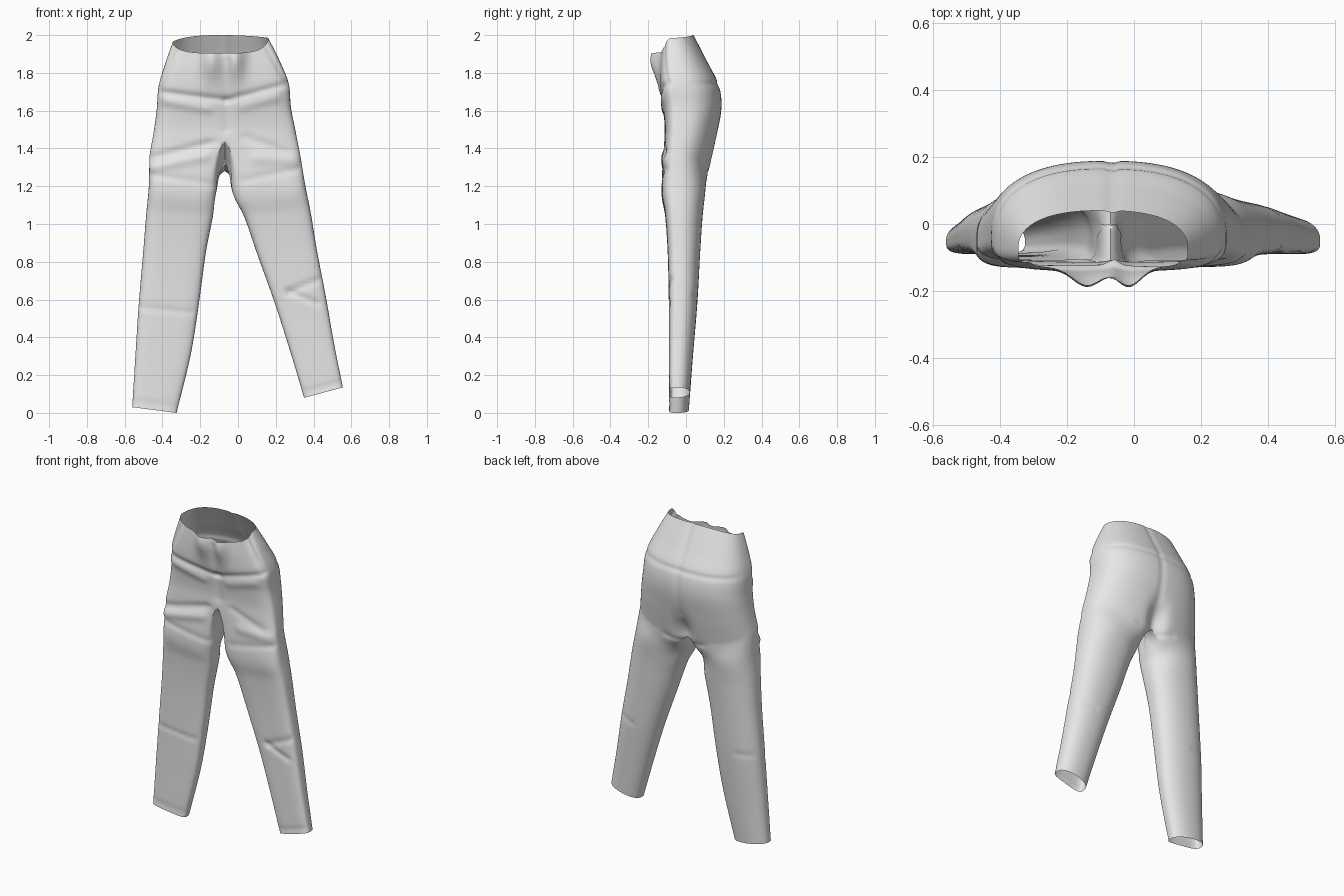
import bpy, bmesh, math
from mathutils import Vector

if "Cube" in bpy.data.objects:
    bpy.data.objects.remove(bpy.data.objects["Cube"])

M, K = 64, 19            # points on half a torso ring, points across the crotch
PI = math.pi


def unit(a, nf, nb):
    """Superellipse point; flat-ish front (v < 0), rounder back."""
    c, s = math.cos(a), math.sin(a)
    n = nf if s < 0 else nb
    r = (abs(c) ** n + abs(s) ** n) ** (-1 / n)
    return c * r, s * r


def spline(p0, p1, p2, p3, t):
    return 0.5 * (2 * p1 + (p2 - p0) * t + (2 * p0 - 5 * p1 + 4 * p2 - p3) * t * t
                  + (3 * p1 - p0 - 3 * p2 + p3) * t ** 3)


def loft(keys, steps, before=None):
    """Smooth rows of points through the key rings."""
    first = before or [2 * a - b for a, b in zip(keys[0], keys[1])]
    last = [2 * a - b for a, b in zip(keys[-1], keys[-2])]
    k = [first] + keys + [last]
    rows = []
    for i in range(1, len(k) - 2):
        for j in range(steps):
            rows.append([spline(*q, j / steps) for q in zip(k[i - 1], k[i], k[i + 1], k[i + 2])])
    return rows + [keys[-1]]


def torso_ring(xl, zl, xr, zr, yf, zf, yb, zb):
    ym = yf + 0.3 * (yb - yf)
    ring = []
    for i in range(2 * M):
        u, v = unit(-PI / 2 - PI * i / M, 4, 2.45)
        side = zl + (zr - zl) * (u + 1) / 2
        y, z = (yf, zf) if v < 0 else (yb, zb)
        ring.append(Vector(((xl + xr) / 2 + u * (xr - xl) / 2,
                            ym + abs(v) * (y - ym), side + (z - side) * v * v)))
    return ring


def leg_ring(xo, zo, xi, zi, yf, yb):
    ym = yf + 0.38 * (yb - yf)
    angles = [PI / 4 + 1.5 * PI * i / M for i in range(M + 1)]
    angles += [1.75 * PI + 0.5 * PI * j / (K + 1) for j in range(1, K + 1)]
    ring = []
    for a in angles:
        u, v = unit(-a, 4, 2.2)      # u = 1 is the inner side
        y = yf if v < 0 else yb
        f = (u + 1) / 2
        ring.append(Vector((xo + (xi - xo) * f, ym + abs(v) * (y - ym), zo + (zi - zo) * f)))
    return ring


# folds: x0, z0, x1, z1, width, depth (positive presses into the cloth)
FRONT = [(-.42, 1.70, -.06, 1.655, .018, .010), (-.06, 1.655, .27, 1.745, .018, .009),
         (-.38, 1.65, -.16, 1.61, .025, -.008), (.20, 1.67, .02, 1.62, .025, -.006),
         (-.06, 1.50, -.06, 1.86, .02, .007), (-.45, 1.35, -.14, 1.43, .022, .010),
         (-.46, 1.30, -.17, 1.36, .024, -.010), (-.46, 1.26, -.13, 1.21, .016, .006),
         (.25, 1.38, .04, 1.46, .022, .006), (.30, 1.34, .10, 1.35, .03, -.009),
         (.32, 1.29, .03, 1.23, .016, .006), (-.53, .56, -.25, .53, .014, .005),
         (.44, .71, .27, .64, .016, .008), (.27, .64, .42, .58, .016, .008),
         (-.31, 1.93, -.41, 1.72, .012, .007), (.14, 1.95, .255, 1.75, .012, .007),
         (-.55, .06, -.33, .03, .012, .004), (.36, .11, .55, .165, .012, .004)]
BACK = [(-.42, 1.735, .27, 1.745, .014, .006), (-.065, 1.45, -.065, 2.0, .016, .007),
        (-.20, 1.27, -.10, 1.25, .02, .006), (.06, 1.27, -.03, 1.25, .02, .006),
        (-.50, .60, -.40, .60, .014, .004), (.42, .62, .34, .60, .014, .004)]


def bell(d, w):
    return math.exp(-(d / w) ** 2)


def press(folds, x, z):
    total = 0
    for x0, z0, x1, z1, w, depth in folds:
        dx, dz = x1 - x0, z1 - z0
        t = max(0, min(1, ((x - x0) * dx + (z - z0) * dz) / (dx * dx + dz * dz)))
        total += depth * bell(math.hypot(x - x0 - t * dx, z - z0 - t * dz), w)
    return total


def wrinkle(p):
    """Add folds, seams, waist bulges and the seat cleft."""
    x, y, z = p
    front = max(0, min(1, (-.05 - y) / .03))
    back = max(0, min(1, (y - .0) / .03))
    bulge = (bell(x + .14, .06) + bell(x + .015, .05)) * bell(z - 1.88, .11)
    cleft = .05 * bell(x + .07, .055) * bell(z - 1.32, .11)
    return Vector((x, y + front * (press(FRONT, x, z) - .055 * bulge)
                   - back * (press(BACK, x, z) + cleft), z))


# torso: waist rim down to the crotch line
torso_keys = [torso_ring(*r) for r in [
    (-.345, 1.965, .16, 1.985, -.130, 1.905, .040, 2.00),
    (-.385, 1.85, .218, 1.87, -.138, 1.81, .112, 1.86),
    (-.420, 1.73, .268, 1.745, -.138, 1.71, .172, 1.74),
    (-.430, 1.61, .280, 1.62, -.122, 1.61, .188, 1.62),
    (-.446, 1.49, .303, 1.50, -.113, 1.52, .163, 1.46),
    (-.467, 1.37, .328, 1.37, -.115, 1.44, .125, 1.28)]]

# legs: rows of outer x, z, inner x, z, front y, back y
LEFT = [(-.472, 1.20, -.116, 1.165, -.130, .103), (-.486, 1.05, -.135, 1.03, -.110, .088),
        (-.502, .85, -.170, .85, -.097, .075), (-.525, .58, -.207, .58, -.091, .060),
        (-.542, .32, -.250, .31, -.090, .038), (-.560, .03, -.325, 0, -.090, .015)]
RIGHT = [(.357, 1.20, -.028, 1.165, -.128, .103), (.385, 1.06, .036, 1.03, -.110, .088),
         (.418, .86, .102, .84, -.097, .075), (.466, .61, .195, .58, -.091, .060),
         (.508, .37, .275, .33, -.090, .040), (.555, .135, .350, .08, -.090, .020)]

bm = bmesh.new()


def add(points):
    return [bm.verts.new(wrinkle(p)) for p in points]


def bridge(rows):
    for a, b in zip(rows, rows[1:]):
        for i in range(len(a)):
            j = (i + 1) % len(a)
            bm.faces.new((a[i], a[j], b[j], b[i]))


torso = [add(r) for r in loft(torso_keys, 11)]
bridge(torso)

# crotch strip shared by both legs, running back to front
rim = torso_keys[-1]
strip = []
for j in range(1, K + 1):
    t = j / (K + 1)
    p = rim[M].lerp(rim[0], t)
    p.z -= .03 * math.sin(PI * t)
    strip.append(p)
strip_verts = add(strip)

for rows, side in ((LEFT, -1), (RIGHT, 1)):
    half = [i if side < 0 else (2 * M - i) % (2 * M) for i in range(M + 1)]
    top = [rim[i] for i in half] + strip
    before = []
    for i, p in enumerate(top):
        # the crotch opens as a round arch, wider at the front
        spread = .22 if p.y < 0 else .14
        arch = p + Vector((-side * spread, 0, .04))
        w = math.sin(PI * i / M) ** .5 if 0 < i < M else 0
        before.append(arch.lerp(torso_keys[-2][half[i]], w) if i <= M else arch)
    rings = loft([top] + [leg_ring(*r) for r in rows], 17, before)
    verts = [[torso[-1][i] for i in half] + strip_verts] + [add(r) for r in rings[1:]]
    bridge(verts)

# consistent outward normals
bmesh.ops.recalc_face_normals(bm, faces=bm.faces)
bm.normal_update()
if sum(f.normal.y * f.calc_center_median().y for f in bm.faces) < 0:
    bmesh.ops.reverse_faces(bm, faces=bm.faces)

mesh = bpy.data.meshes.new("leggings")
bm.to_mesh(mesh)
bm.free()
leggings = bpy.data.objects.new("leggings", mesh)
bpy.context.collection.objects.link(leggings)
cloth = bpy.data.materials.new("light grey cloth")
cloth.diffuse_color = (.8, .8, .8, 1)
cloth.use_nodes = True
cloth.node_tree.nodes["Principled BSDF"].inputs["Base Color"].default_value = cloth.diffuse_color
mesh.materials.append(cloth)
bpy.context.view_layer.objects.active = leggings
leggings.select_set(True)
bpy.ops.object.shade_smooth_by_angle(angle=math.radians(60))
